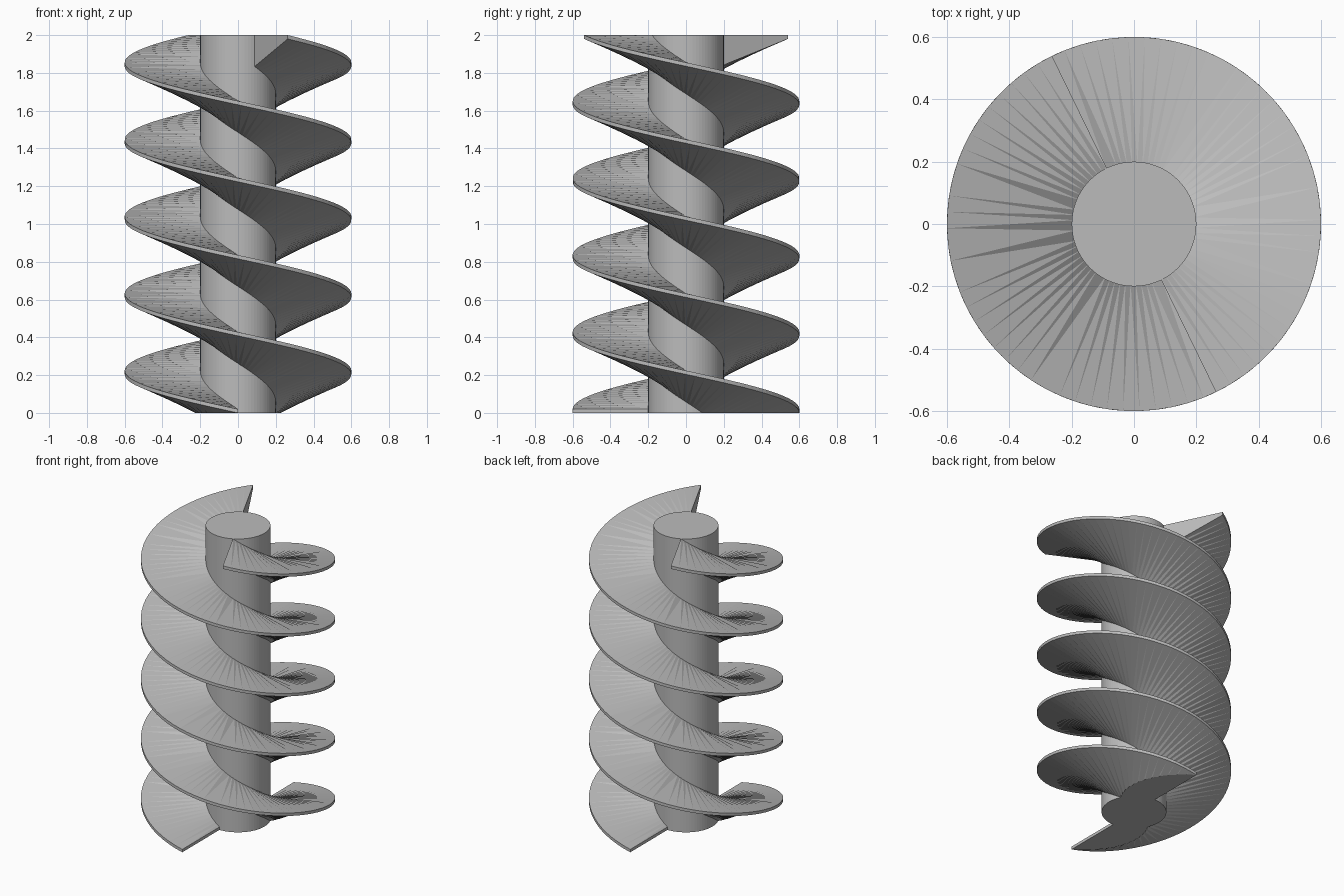
import bpy, bmesh
from math import radians, cos, sin

if "Cube" in bpy.data.objects:
    bpy.data.objects.remove(bpy.data.objects["Cube"], do_unlink=True)

HEIGHT, SHAFT_R, FLIGHT_R = 2.0, 0.2, 0.6
TIP, ROOT = 0.02, 0.17          # flight thickness at rim and at shaft
SWEEP, STEPS = radians(874), 174

steel = bpy.data.materials.new("grey_steel")
steel.use_nodes = True
grey = (0.5, 0.5, 0.5, 1)
steel.diffuse_color = grey
steel.node_tree.nodes["Principled BSDF"].inputs["Base Color"].default_value = grey


def finish(bm, name):
    bmesh.ops.recalc_face_normals(bm, faces=bm.faces)
    mesh = bpy.data.meshes.new(name)
    bm.to_mesh(mesh)
    bm.free()
    mesh.materials.append(steel)
    obj = bpy.data.objects.new(name, mesh)
    bpy.context.collection.objects.link(obj)
    return obj


def flight(name, start):
    """Left-handed helical blade: level top, underside tapering to the rim."""
    bm = bmesh.new()
    rings = []
    for i in range(STEPS + 1):
        t = i / STEPS
        a = start - SWEEP * t
        top = TIP + (HEIGHT - TIP) * t
        inner = SHAFT_R - 0.01
        section = [(inner, top), (FLIGHT_R, top), (FLIGHT_R, top - TIP),
                   (inner, top - ROOT)]
        rings.append([bm.verts.new((r * cos(a), r * sin(a), z)) for r, z in section])
    for low, high in zip(rings, rings[1:]):
        for k in range(4):
            n = (k + 1) % 4
            bm.faces.new((low[k], low[n], high[n], high[k]))
    bm.faces.new(rings[0])
    bm.faces.new(rings[-1])
    bmesh.ops.triangulate(bm, faces=bm.faces)
    # trim the hanging root flush with the base
    geom = bm.verts[:] + bm.edges[:] + bm.faces[:]
    cut = bmesh.ops.bisect_plane(bm, geom=geom, plane_co=(0, 0, 0),
                                 plane_no=(0, 0, 1), clear_inner=True)
    edges = [e for e in cut["geom_cut"] if isinstance(e, bmesh.types.BMEdge)]
    bmesh.ops.holes_fill(bm, edges=[e for e in bm.edges if e.is_boundary])
    return finish(bm, name)


# Central shaft
bm = bmesh.new()
bmesh.ops.create_cone(bm, cap_ends=True, segments=72, radius1=SHAFT_R,
                      radius2=SHAFT_R, depth=HEIGHT)
bmesh.ops.translate(bm, verts=bm.verts, vec=(0, 0, HEIGHT / 2))
finish(bm, "shaft")

# Two opposed flights
flight("flight_a", radians(270))
flight("flight_b", radians(90))
